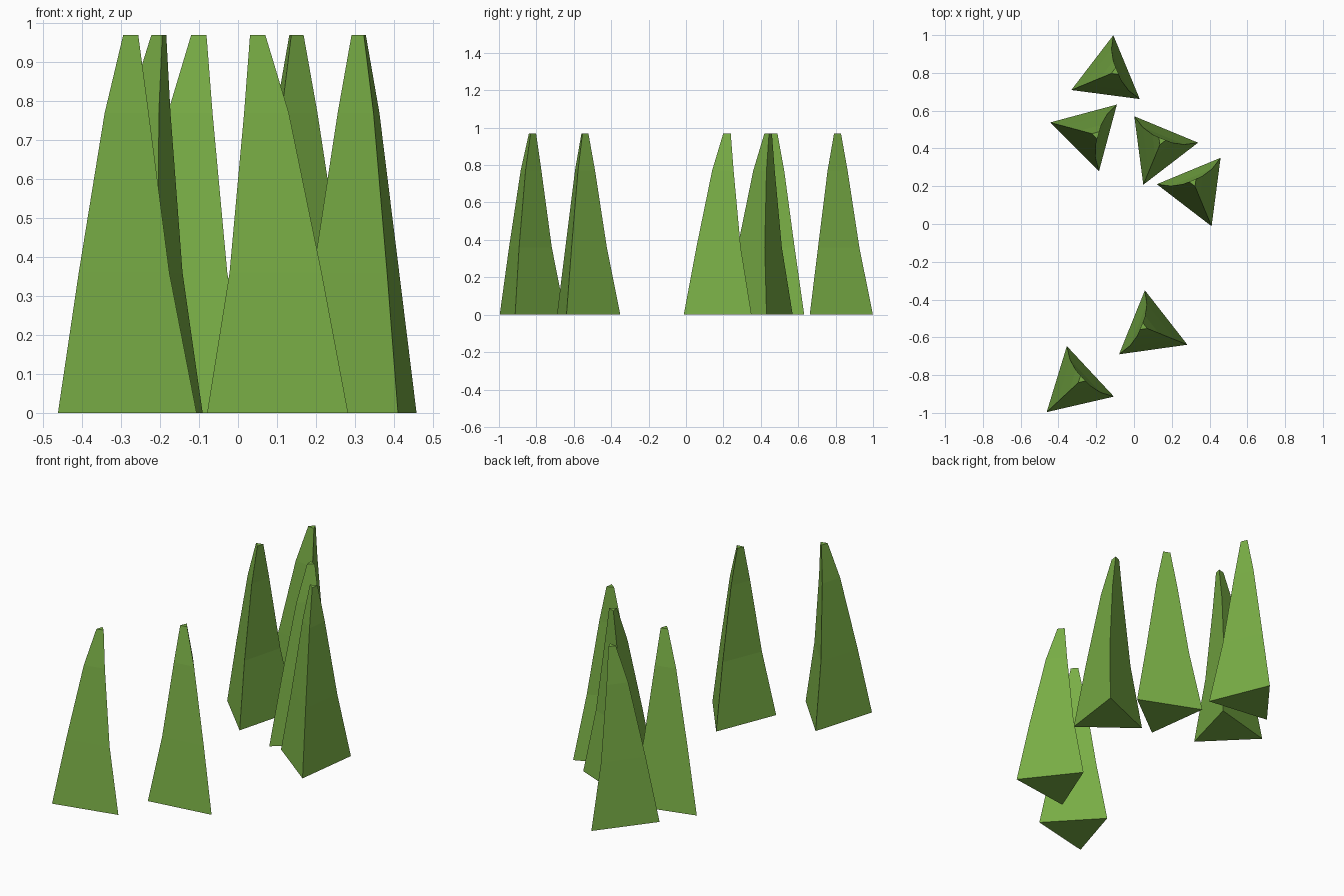
import bpy, bmesh
from math import cos, sin, radians

if "Cube" in bpy.data.objects:
    bpy.data.objects.remove(bpy.data.objects["Cube"])

# Leaf green
green = bpy.data.materials.new("grass_green")
green.diffuse_color = (0.19, 0.42, 0.06, 1)
green.use_nodes = True
green.node_tree.nodes["Principled BSDF"].inputs["Base Color"].default_value = green.diffuse_color

# Rings up one blade: height, circumradius, lean offset
RINGS = [(0.0, 0.211, 0.0), (0.36, 0.138, 0.0), (0.77, 0.067, 0.020), (0.97, 0.023, 0.041)]


def blade(name, x, y, lean):
    """Three-sided tapering blade that bends towards the lean angle."""
    a = radians(lean)
    bm = bmesh.new()
    rings = []
    for z, r, s in RINGS:
        cx, cy = x + s * cos(a), y + s * sin(a)
        rings.append([bm.verts.new((cx + r * cos(a + radians(t)), cy + r * sin(a + radians(t)), z))
                      for t in (60, 180, 300)])
    for lo, hi in zip(rings, rings[1:]):
        for i in range(3):
            j = (i + 1) % 3
            bm.faces.new((lo[i], lo[j], hi[j], hi[i]))
    bm.faces.new(rings[0][::-1])
    bm.faces.new(rings[-1])
    me = bpy.data.meshes.new(name)
    bm.to_mesh(me)
    bm.free()
    me.materials.append(green)
    bpy.context.collection.objects.link(bpy.data.objects.new(name, me))


# Position and lean direction of each blade
BLADES = [(-0.137, 0.790, 22.5), (-0.240, 0.483, -15), (0.130, 0.403, 67.5),
          (0.330, 0.183, 112.5), (0.087, -0.560, 158), (-0.308, -0.852, 43)]
for n, (x, y, lean) in enumerate(BLADES, 1):
    blade(f"grass_blade_{n}", x, y, lean)
